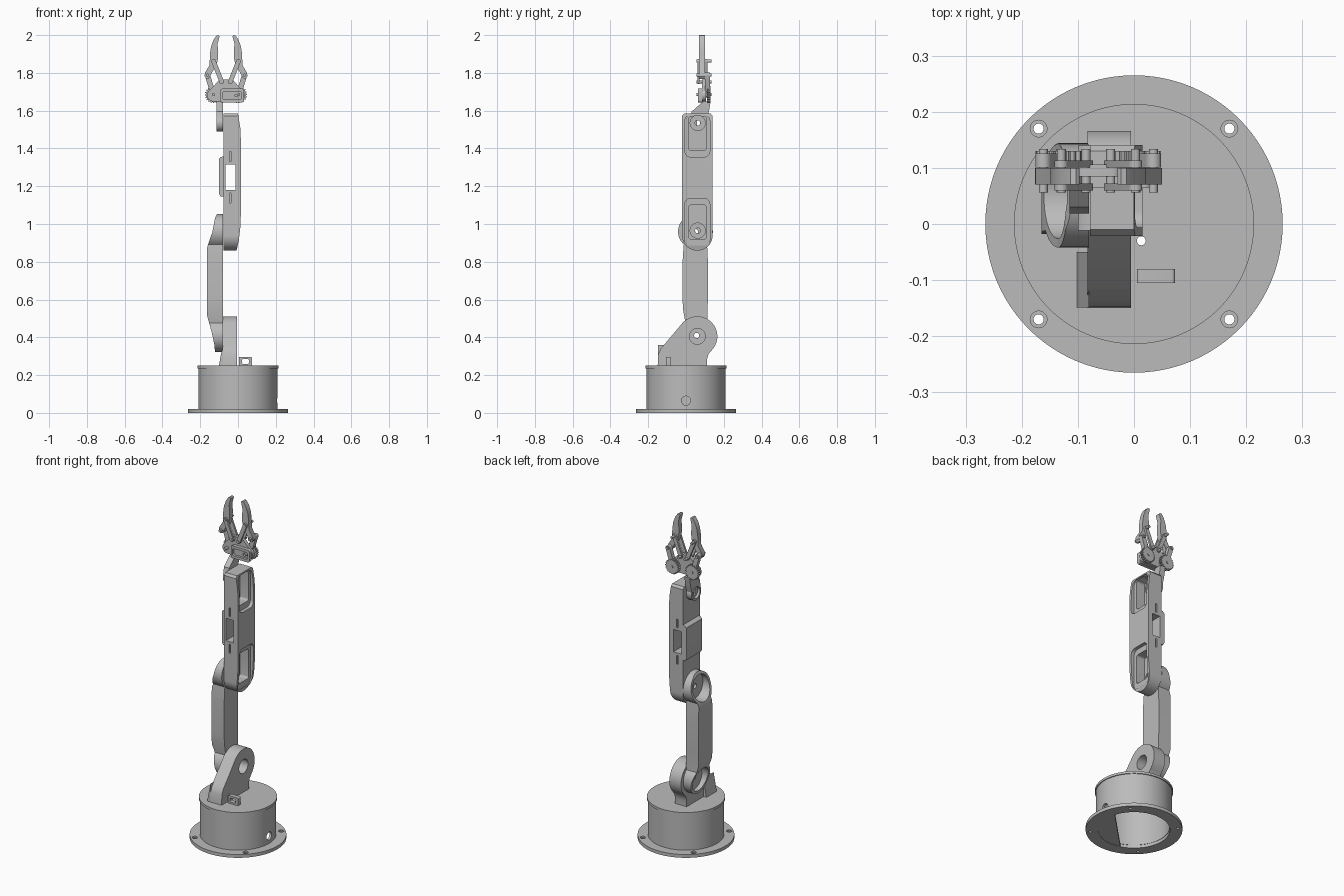
import bpy, bmesh, math
from mathutils.geometry import convex_hull_2d

if "Cube" in bpy.data.objects:
    bpy.data.objects.remove(bpy.data.objects["Cube"])

grey = bpy.data.materials.new("plain grey")
grey.use_nodes = True
COLOUR = (0.5, 0.5, 0.5, 1)
grey.diffuse_color = COLOUR
grey.node_tree.nodes["Principled BSDF"].inputs["Base Color"].default_value = COLOUR


# ---------- outline helpers ----------
def arc(u, v, r, start=0, end=360, n=40):
    full = end - start == 360
    steps = n if full else n - 1
    return [(u + r * math.cos(math.radians(start + (end - start) * i / steps)),
             v + r * math.sin(math.radians(start + (end - start) * i / steps)))
            for i in range(n)]


def hull(*discs):
    pts = [p for d in discs for p in arc(*d, n=24)]
    return [pts[i] for i in convex_hull_2d(pts)]


def rounded(u0, u1, v0, v1, r):
    return hull(*[(u, v, r) for u in (u0 + r, u1 - r) for v in (v0 + r, v1 - r)])


def rect(u0, u1, v0, v1):
    return [(u0, v0), (u1, v0), (u1, v1), (u0, v1)]


# ---------- solid helpers ----------
def prism(name, outline, axis, lo, hi):
    """Extrude a flat outline along an axis."""
    place = {"x": lambda a, b, t: (t, a, b),
             "y": lambda a, b, t: (a, t, b),
             "z": lambda a, b, t: (a, b, t)}[axis]
    bm = bmesh.new()
    low = [bm.verts.new(place(a, b, lo)) for a, b in outline]
    top = [bm.verts.new(place(a, b, hi)) for a, b in outline]
    bm.faces.new(low)
    bm.faces.new(top)
    for i in range(len(low)):
        j = (i + 1) % len(low)
        bm.faces.new((low[i], low[j], top[j], top[i]))
    bmesh.ops.recalc_face_normals(bm, faces=bm.faces)
    mesh = bpy.data.meshes.new(name)
    bm.to_mesh(mesh)
    bm.free()
    mesh.materials.append(grey)
    ob = bpy.data.objects.new(name, mesh)
    bpy.context.collection.objects.link(ob)
    return finish(ob)


def finish(ob):
    ob.data.shade_smooth()
    ob.data.set_sharp_from_angle(angle=math.radians(32))
    return ob


def carve(ob, *shapes, operation="DIFFERENCE"):
    """Apply prism-shaped booleans and discard the cutters."""
    for shape in shapes:
        cutter = prism("cutter", *shape)
        cutter.hide_render = True
        mod = ob.modifiers.new("cut", "BOOLEAN")
        mod.operation, mod.solver, mod.object = operation, "EXACT", cutter
        graph = bpy.context.evaluated_depsgraph_get()
        mesh = bpy.data.meshes.new_from_object(ob.evaluated_get(graph))
        ob.modifiers.clear()
        ob.data = mesh
        bpy.data.objects.remove(cutter)
    return finish(ob)


# ---------- base ----------
flange = prism("base_flange", arc(0, 0, 0.265, n=96), "z", 0, 0.02)
carve(flange, (arc(0, 0, 0.197, n=96), "z", -0.1, 0.1))
for sx in (-1, 1):
    for sy in (-1, 1):
        u, v = 0.17 * sx, 0.17 * sy
        carve(flange, (arc(u, v, 0.009, n=20), "z", -0.1, 0.1),
              (arc(u, v, 0.015, n=20), "z", 0.012, 0.1))

housing = prism("base_housing", arc(0, 0, 0.209, n=96), "z", 0.018, 0.24)
carve(housing, (arc(0, 0, 0.195, n=96), "z", -0.1, 0.3),
      (arc(0, 0.065, 0.024), "x", 0.1, 0.3))

prism("base_floor_segment", arc(0, 0, 0.199, -108, 18), "z", 0.002, 0.018)

turntable = prism("turntable", arc(0, 0, 0.214, n=96), "z", 0.236, 0.25)
carve(turntable, (arc(0.013, -0.03, 0.008, n=20), "z", 0.2, 0.3))

cable_loop = prism("cable_loop", rounded(0.005, 0.073, 0.245, 0.297, 0.006), "y", -0.105, -0.08)
carve(cable_loop, (rounded(0.02, 0.058, 0.26, 0.284, 0.005), "y", -0.2, 0))

# ---------- shoulder ----------
shoulder = prism("shoulder_bracket",
                 [(-0.15, 0.248), (0.112, 0.248), (0.112, 0.285), (0.119, 0.312)]
                 + arc(0.06, 0.405, 0.106, -45, 138)
                 + [(-0.115, 0.362), (-0.135, 0.338), (-0.147, 0.31)], "x", -0.083, -0.005)
carve(shoulder, (arc(0.06, 0.405, 0.042), "x", -0.2, 0.1))
prism("shoulder_foot", [(-0.102, 0.248), (-0.08, 0.248), (-0.08, 0.36), (-0.09, 0.31)],
      "y", -0.149, -0.05)

# ---------- lower arm: waisted bar with a cup at each end ----------
lower = prism("lower_arm",
              arc(0.05, 0.96, 0.092, -48, 228)
              + [(-0.016, 0.84), (-0.018, 0.8), (-0.018, 0.6), (-0.016, 0.55)]
              + arc(0.056, 0.41, 0.088, 132, 408)
              + [(0.114, 0.55), (0.116, 0.6), (0.116, 0.8), (0.114, 0.84)], "x", -0.2, -0.08)
side = [(-0.08, 0.3), (-0.08, 1.1), (-0.112, 1.1), (-0.112, 1.05), (-0.122, 1.03),
        (-0.135, 0.96), (-0.152, 0.91), (-0.165, 0.87), (-0.165, 0.52),
        (-0.14, 0.43), (-0.125, 0.36), (-0.12, 0.3)]
carve(lower, (side, "y", -0.2, 0.3), operation="INTERSECT")
for u, v, r in ((0.05, 0.96, 0.076), (0.056, 0.41, 0.072)):
    carve(lower, (arc(u, v, r), "x", -0.3, -0.095),
          (arc(u, v, 0.014, n=20), "x", -0.3, 0))

# ---------- forearm: long shell with two pockets and a window ----------
forearm = prism("forearm",
                arc(0.06, 0.94, 0.081, 180, 360)
                + [(0.141, 1.572), (0.13, 1.585), (-0.01, 1.585), (-0.021, 1.572)],
                "x", -0.078, 0.05)
side = [(-0.078, 0.8), (-0.01, 0.8), (-0.008, 0.86), (0.004, 0.91), (0.012, 0.98),
        (0.015, 1.05), (0.015, 1.45), (0.012, 1.51), (0, 1.585), (0, 1.6), (-0.078, 1.6)]
carve(forearm, (side, "y", -0.2, 0.3), operation="INTERSECT")
for v0, v1, hub in ((0.92, 1.1, 0.965), (1.39, 1.57, 1.535)):
    carve(forearm,
          (rounded(-0.006, 0.126, v0 - 0.035, min(v1 + 0.035, 1.576), 0.03), "x", -0.006, 0.1),
          (rounded(0.015, 0.108, v0, v1, 0.012), "x", -0.062, 0.1),
          (arc(0.062, hub, 0.04), "x", -0.07, 0),
          (arc(0.062, hub, 0.014, n=20), "x", -0.2, 0))
carve(forearm, (rect(-0.067, -0.014, 1.18, 1.315), "y", -0.2, 0.3))
for v0, v1 in ((1.11, 1.165), (1.33, 1.385)):
    for y in (-0.03, 0.133):
        carve(forearm, (rounded(-0.045, -0.036, v0, v1, 0.004), "y", y, y + 0.02))

prism("forearm_side_cover",
      [(-0.07, 1.145), (-0.07, 1.36), (-0.09, 1.355), (-0.1, 1.345), (-0.1, 1.16), (-0.092, 1.145)],
      "y", -0.012, 0.14)

# ---------- wrist ----------
wrist = prism("wrist_link",
              arc(0.065, 1.535, 0.046, 150, 380)
              + [(0.122, 1.6), (0.13, 1.648), (0.09, 1.648), (0.03, 1.595)],
              "x", -0.115, -0.08)
carve(wrist, (arc(0.065, 1.535, 0.034), "x", -0.2, -0.1),
      (rounded(0.057, 0.073, 1.512, 1.558, 0.007), "x", -0.2, 0))

# ---------- gripper ----------
MID = -0.0635
palm = prism("gripper_palm",
             hull(*[(MID + s * d, z, r) for s in (-1, 1)
                    for d, z, r in ((0.024, 1.748, 0.018), (0.067, 1.682, 0.033))]),
             "y", 0.085, 0.106)
servo_frame = prism("gripper_servo_frame", rounded(-0.093, 0.031, 1.643, 1.717, 0.012),
                    "y", 0.064, 0.087)
carve(servo_frame, (rounded(-0.082, 0.018, 1.659, 1.701, 0.01), "y", 0, 0.078))
prism("gripper_servo_horn", arc(-0.01, 1.68, 0.009, n=20), "y", 0.07, 0.08)

FINGER = [(0.034, 1.995), (0.04, 2), (0.05, 1.998), (0.066, 1.976), (0.079, 1.94),
          (0.085, 1.9), (0.087, 1.841), (0.112, 1.8), (0.113, 1.782), (0.104, 1.768),
          (0.09, 1.772), (0.072, 1.806), (0.05, 1.841), (0.042, 1.88), (0.041, 1.915),
          (0.045, 1.952)]
for s, label in ((-1, "right"), (1, "left")):
    def at(d, z, r):
        return (MID + s * d, z, r)

    prism(label + "_finger", [(MID + s * d, z) for d, z in FINGER], "y", 0.07, 0.1)
    # Geared crank behind, parallel link pair either side of the finger
    prism(label + "_crank", hull(at(0.098, 1.788, 0.014), at(0.067, 1.685, 0.014)),
          "y", 0.101, 0.126)
    teeth = [(MID + s * 0.067 + r * math.cos(math.tau * i / 80),
              1.685 + r * math.sin(math.tau * i / 80))
             for i in range(80) for r in [0.045 if i % 4 < 2 else 0.039]]
    prism(label + "_gear", teeth, "y", 0.11, 0.13)
    for side_name, y in (("front", 0.06), ("rear", 0.101)):
        prism(f"{label}_{side_name}_link",
              hull(at(0.066, 1.862, 0.012), at(0.022, 1.752, 0.012)), "y", y, y + 0.012)
    for i, (d, z) in enumerate(((0.098, 1.788), (0.066, 1.862), (0.022, 1.752), (0.067, 1.685))):
        prism(f"{label}_pivot_{i + 1}", arc(MID + s * d, z, 0.008, n=20), "y", 0.056, 0.134)
